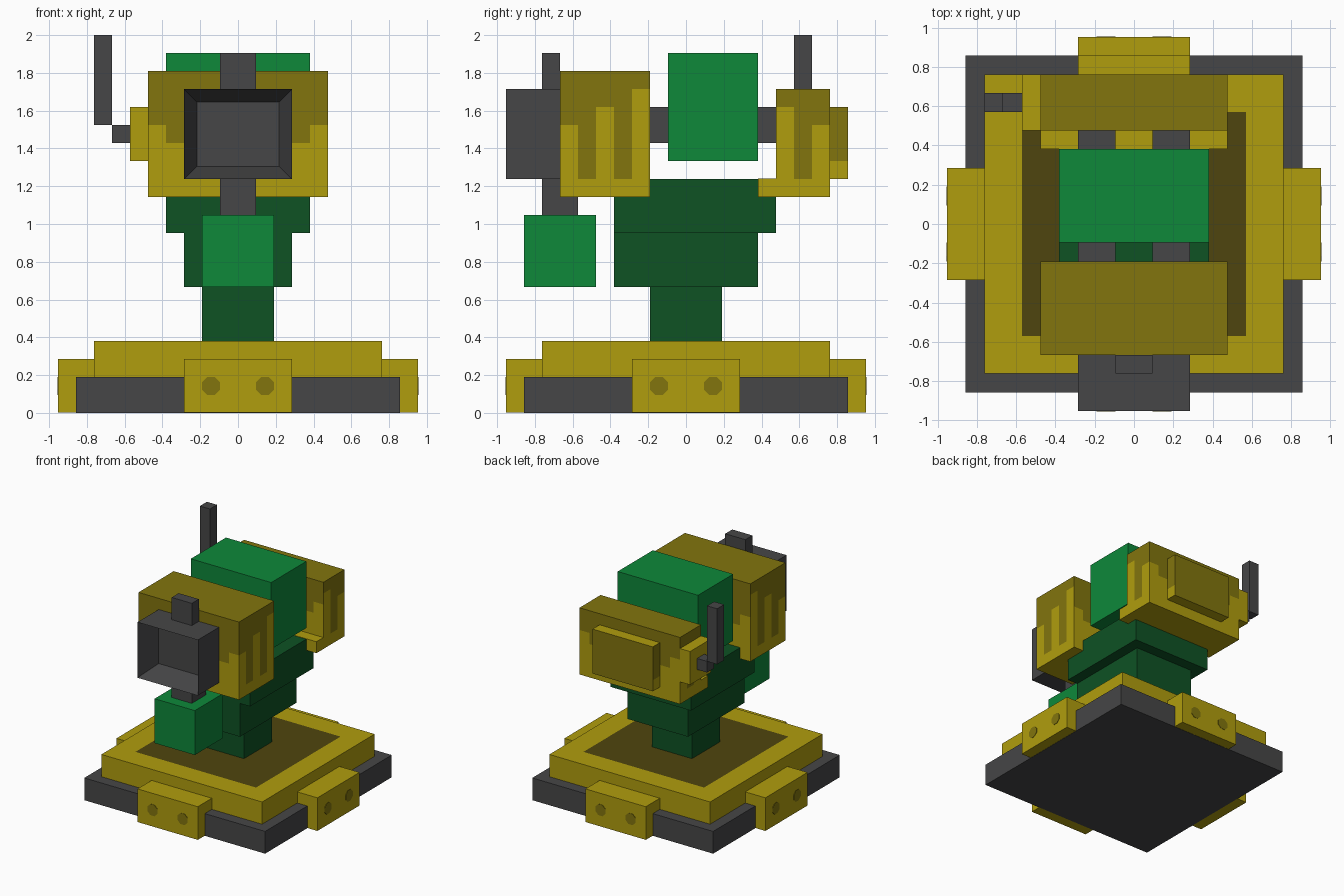
import bpy, bmesh, math
from mathutils import Vector

if "Cube" in bpy.data.objects:
    bpy.data.objects.remove(bpy.data.objects["Cube"])

U = 2 / 21  # everything sits on a grid of this step


def srgb(r, g, b):
    def lin(c):
        c /= 255
        return c / 12.92 if c <= 0.04045 else ((c + 0.055) / 1.055) ** 2.4
    return (lin(r), lin(g), lin(b), 1)


def material(name, rgb):
    m = bpy.data.materials.new(name)
    m.diffuse_color = srgb(*rgb)
    m.use_nodes = True
    m.node_tree.nodes["Principled BSDF"].inputs["Base Color"].default_value = m.diffuse_color
    return m


YELLOW = material("yellow", (176, 157, 13))
OLIVE = material("olive", (130, 117, 13))
UMBER = material("dark umber", (79, 69, 14))
GREY = material("charcoal", (70, 70, 71))
GREEN = material("green", (14, 136, 58))
DARK = material("dark green", (14, 82, 36))


def finish(name, bm, mats, rule=None):
    bm.normal_update()
    for f in bm.faces:
        if rule:
            f.material_index = rule(f.calc_center_median() / U, f.normal)
    me = bpy.data.meshes.new(name)
    bm.to_mesh(me)
    bm.free()
    for m in mats:
        me.materials.append(m)
    ob = bpy.data.objects.new(name, me)
    bpy.context.collection.objects.link(ob)
    return ob


def box_mesh(lo, hi, cuts=((), (), ())):
    bm = bmesh.new()
    bmesh.ops.create_cube(bm, size=1)
    for v in bm.verts:
        v.co = Vector((lo[i] if v.co[i] < 0 else hi[i]) * U for i in range(3))
    for axis in range(3):
        for c in cuts[axis]:
            co, no = Vector((0, 0, 0)), Vector((0, 0, 0))
            co[axis], no[axis] = c * U, 1
            bmesh.ops.bisect_plane(bm, geom=bm.verts[:] + bm.edges[:] + bm.faces[:],
                                   plane_co=co, plane_no=no)
    return bm


def box(name, lo, hi, *mats, cuts=((), (), ()), rule=None):
    return finish(name, box_mesh(lo, hi, cuts), mats, rule)


# Base slab and deck with a dark painted centre
box("base_slab", (-9, -9, 0), (9, 9, 2), GREY)
box("base_deck", (-8, -8, 2), (8, 8, 4), YELLOW, UMBER,
    cuts=((-6, 6), (-6, 6), ()),
    rule=lambda c, n: int(n.z > 0.5 and abs(c.x) < 6 and abs(c.y) < 6))

# Four bumpers with painted bolts
for k, side in enumerate(("front", "right", "back", "left")):
    turn = k * math.pi / 2
    bumper = box(side + "_bumper", (-3, -10, 0.02), (3, -8, 3), YELLOW)
    bumper.rotation_euler.z = turn
    bm = bmesh.new()
    for x in (-1.5, 1.5):
        made = bmesh.ops.create_cone(bm, cap_ends=True, segments=8,
                                     radius1=0.54 * U, radius2=0.54 * U, depth=0.006)
        for v in made["verts"]:
            a, b, h = v.co * 1
            s, t = math.sin(math.pi / 8), math.cos(math.pi / 8)
            v.co = (a * t - b * s + x * U, -10 * U + h, a * s + b * t + 1.5 * U)
    bmesh.ops.recalc_face_normals(bm, faces=bm.faces[:])
    finish(side + "_bolts", bm, [OLIVE]).rotation_euler.z = turn

# Stepped dark green stand
box("pillar", (-2, -2, 4), (2, 2, 7), DARK)
box("lower_body", (-3, -4, 7), (3, 4, 10), DARK)
box("upper_body", (-4, -4, 10), (4, 5, 13), DARK)

# Floating core and the rods holding it
box("core", (-4, -1, 14), (4, 4, 20), GREEN)
for x in (-3, 1):
    box("front_rod", (x, -2, 15), (x + 2, -1, 17), GREY)
    box("back_rod", (x, 4, 15), (x + 2, 5, 17), GREY)


# Housings: olive paint running down over yellow
def drip(side_levels, y0):
    def rule(c, n):
        if abs(n.z) > 0.5:
            return int(n.z > 0)
        if abs(n.x) > 0.5:
            level = side_levels[min(int(c.y - y0), len(side_levels) - 1)]
        else:
            level = 16 if abs(c.x) > 4 else 15
        return int(c.z > level)
    return rule


LEVELS = (13, 15, 16, 17, 18)
box("front_housing", (-5, -7, 12), (5, -2, 19), YELLOW, OLIVE,
    cuts=((-4, 4), (-6, -5, -4, -3), LEVELS), rule=drip((16, 13, 17, 13, 18), -7))
box("back_housing", (-5, 5, 12), (5, 8, 18), YELLOW, OLIVE,
    cuts=((-4, 4), (6, 7), LEVELS[:-1]), rule=drip((17, 13, 16), 5))
box("housing_lip", (-5, 4, 12), (5, 5, 13.03), YELLOW)
box("back_panel", (-3, 8, 13), (3, 9, 17), YELLOW, OLIVE, cuts=((), (), (14,)),
    rule=lambda c, n: int(n.y > 0.5 or (abs(n.x) > 0.5 and c.z > 14)))

# Side mount and antenna
box("antenna_mount", (-6, 5, 14), (-5, 8, 17), YELLOW)
box("antenna_arm", (-7, 6, 15), (-6, 7, 16), GREY)
box("antenna", (-8, 6, 16), (-7, 7, 21), GREY)

# Muzzle with hollow front
bm = box_mesh((-3, -10, 13), (3, -7, 18))
bm.normal_update()
front = [f for f in bm.faces if f.normal.y < -0.5]
bmesh.ops.inset_region(bm, faces=front, thickness=U)
bmesh.ops.translate(bm, verts=front[0].verts[:], vec=(0, 2 * U, 0))
finish("muzzle", bm, [GREY])
box("sight", (-1, -8, 18), (1, -7, 20), GREY)
box("feed_neck", (-1, -8, 11), (1, -6, 13), GREY)
box("ammo_box", (-2, -9, 7), (2, -5, 11), GREEN)
